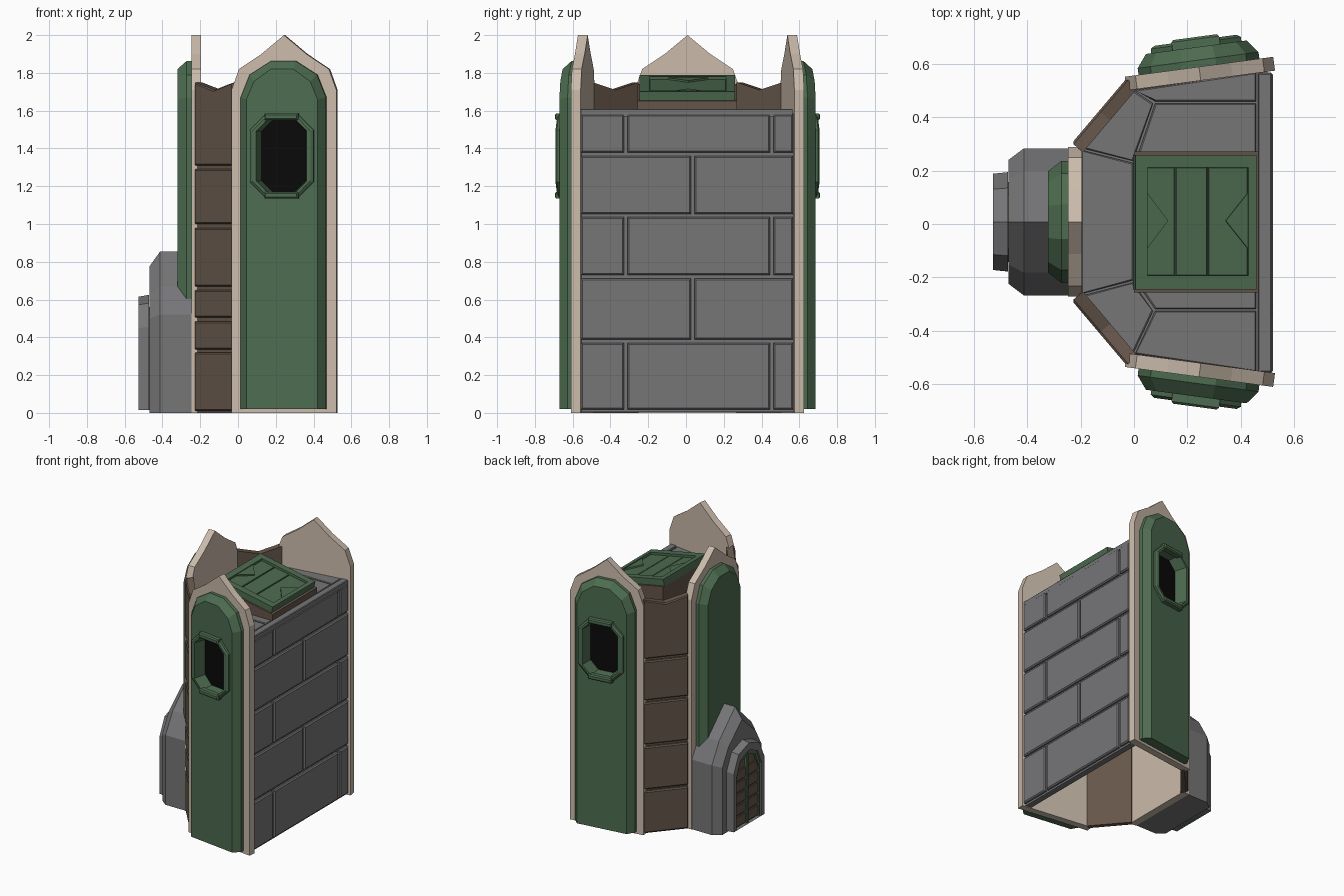
import bpy, bmesh, math
from mathutils import Matrix, Vector

if "Cube" in bpy.data.objects:
    bpy.data.objects.remove(bpy.data.objects["Cube"])


def material(name, rgb):
    m = bpy.data.materials.new(name)
    m.diffuse_color = (*rgb, 1)
    m.use_nodes = True
    m.node_tree.nodes["Principled BSDF"].inputs["Base Color"].default_value = m.diffuse_color
    return m


GREEN = material("moss green", (0.075, 0.15, 0.08))
TAN = material("pale stone", (0.6, 0.5, 0.41))
BROWN = material("brown", (0.13, 0.092, 0.067))
GREY = material("slate grey", (0.18, 0.18, 0.187))
BLACK = material("black", (0.003, 0.003, 0.003))


def place(x, y, out):
    """Wall frame: local (u, v, w) = (right, up, outward)."""
    w = Vector((out[0], out[1], 0)).normalized()
    u = Vector((-w.y, w.x, 0))
    m = Matrix((u, (0, 0, 1), w)).transposed().to_4x4()
    m.translation = (x, y, 0)
    return m


def loft(name, loops, mat, M=Matrix(), caps=True, closed=False):
    """Skin a list of (outline, height) loops that share a point count."""
    bm = bmesh.new()
    rings = [[bm.verts.new(M @ Vector((p[0], p[1], w))) for p in pts] for pts, w in loops]
    pairs = list(zip(rings, rings[1:])) + ([(rings[-1], rings[0])] if closed else [])
    n = len(rings[0])
    for a, b in pairs:
        for i in range(n):
            j = (i + 1) % n
            bm.faces.new((a[i], a[j], b[j], b[i]))
    if caps and not closed:
        bm.faces.new(rings[0][::-1])
        bm.faces.new(rings[-1])
    bmesh.ops.recalc_face_normals(bm, faces=bm.faces)
    me = bpy.data.meshes.new(name)
    bm.to_mesh(me)
    bm.free()
    me.materials.append(mat)
    ob = bpy.data.objects.new(name, me)
    bpy.context.collection.objects.link(ob)
    return ob


def sym(half):
    return half + [(-u, v) for u, v in reversed(half) if u]


def rect(u0, u1, v0, v1):
    return [(u0, v0), (u1, v0), (u1, v1), (u0, v1)]


def octagon(hu, hv, cv, k=0.5):
    c = hu * k
    q = [(hu, -hv + c), (hu, hv - c), (hu - c, hv), (c - hu, hv),
         (-hu, hv - c), (-hu, c - hv), (c - hu, -hv), (hu - c, -hv)]
    return [(u, v + cv) for u, v in q]


def shrink(pts, b):
    cu = sum(p[0] for p in pts) / len(pts)
    cv = sum(p[1] for p in pts) / len(pts)
    s = lambda d: 0 if abs(d) < 1e-4 else math.copysign(b, d)
    return [(u - s(u - cu), v - s(v - cv)) for u, v in pts]


def block(name, pts, w0, w1, mat, M=Matrix(), b=0.008):
    """Prism with a chamfered outer face."""
    return loft(name, [(pts, w0), (pts, w1 - b), (shrink(pts, b), w1)], mat, M)


# Three arched sides: stone frame, green panel, and windows on two of them
front = place(0.243, -0.572, (-0.133, -0.991))
rear = place(0.243, 0.588, (-0.133, 0.991))
left = place(-0.247, 0.008, (-1, 0))
frame_half = [(0.28, 0), (0.28, 1.71), (0.24, 1.82), (0.12, 1.9), (0, 2)]
panel_base = sym([(0.228, 0.02), (0.228, 1.67), (0.18, 1.79), (0.065, 1.863)])
panel_face = sym([(0.19, 0.02), (0.19, 1.66), (0.15, 1.755), (0.06, 1.82)])
WZ = 1.36
for side, M in (("front", front), ("rear", rear), ("left", left)):
    loft(side + "_frame", [(sym(frame_half), -0.052), (sym(frame_half), 0)], TAN, M)
    panel = loft(side + "_panel", [(panel_base, 0), (panel_base, 0.025), (panel_face, 0.074)], GREEN, M)
    if side == "left":
        continue
    hole = octagon(0.15, 0.205, WZ)
    cutter = loft(side + "_window_cutter", [(hole, -0.02), (hole, 0.2)], GREEN, M)
    cutter.hide_render = True
    cutter.hide_viewport = True
    mod = panel.modifiers.new("window", 'BOOLEAN')
    mod.operation = 'DIFFERENCE'
    mod.solver = 'EXACT'
    mod.object = cutter
    loft(side + "_window_surround", [
        (octagon(0.17, 0.222, WZ), 0.06), (octagon(0.17, 0.222, WZ), 0.09),
        (octagon(0.155, 0.21, WZ), 0.1), (octagon(0.135, 0.2, WZ), 0.1),
        (octagon(0.119, 0.19, WZ), 0.006)], GREEN, M, closed=True)
    for s in (-1, 1):  # raised trim above and below the window
        v = WZ + s * 0.208
        block(side + "_window_trim", rect(-0.09, 0.09, v - 0.018, v + 0.018), 0.07, 0.112, GREEN, M)
    loft(side + "_window_dark", [(octagon(0.12, 0.191, WZ), 0.001), (octagon(0.12, 0.191, WZ), 0.008)], BLACK, M)

# Brown corner walls of stacked blocks with a dipped top
H = 0.158
low = [(0.01, 0.32), (0.335, 0.65), (0.67, 0.98), (1.0, 1.29)]
split = [(0.01, 0.32), (0.335, 0.485), (0.505, 0.65), (0.67, 0.98), (1.0, 1.29)]
dip = lambda z: [(-H, z), (H, z), (H, 1.75), (0, 1.71), (-H, 1.75)]
for side, y, s, rows in (("front", -0.405, -1, split), ("rear", 0.421, 1, low)):
    M = place(-0.127, y, (-0.763, s * 0.646))
    loft(side + "_corner_backing", [(dip(0), -0.05), (dip(0), -0.018)], BROWN, M)
    for z0, z1 in rows:
        block(side + "_corner_block", rect(-H, H, z0, z1), -0.02, 0.004, BROWN, M)
    block(side + "_corner_top_block", dip(1.31), -0.02, 0.004, BROWN, M)

# Grey brick wall on the right side
M = place(0.52, 0.005, (1, 0))
loft("brick_backing", [(rect(-0.57, 0.57, 0.005, 1.585), -0.065), (rect(-0.57, 0.57, 0.005, 1.585), -0.02)], GREY, M)
G = 0.009
levels = [0.01, 0.38, 0.72, 1.045, 1.37, 1.59]
for r, (z0, z1) in enumerate(zip(levels, levels[1:])):
    cuts = [-0.57, 0.03, 0.57] if r % 2 else [-0.57, -0.325, 0.45, 0.57]
    for a, b in zip(cuts, cuts[1:]):
        block("wall_brick", rect(a + G, b - G, z0 + G, z1 - G), -0.06, 0, GREY, M)
block("wall_cap", rect(0.463, 0.515, -0.555, 0.565), 1.57, 1.61, GREY, b=0.005)

# Roof slab and its flagstones
deck = [(-0.21, -0.26), (-0.02, -0.49), (0.48, -0.56), (0.48, 0.575), (-0.02, 0.505), (-0.21, 0.275)]
loft("roof_slab", [(deck, 1.54), (deck, 1.585)], GREY)
tiles = [
    [(-0.2, -0.265), (0, -0.215), (0, 0.232), (-0.2, 0.28)],
    [(-0.2, 0.28), (0, 0.232), (0.075, 0.455), (0, 0.505)],
    [(0.075, 0.455), (0.46, 0.455), (0.46, 0.57), (0.0, 0.505)],
    [(-0.2, -0.265), (0, -0.49), (0.075, -0.322), (0, -0.215)],
    [(0.075, -0.322), (0, -0.49), (0.46, -0.555), (0.46, -0.322)],
    [(0, 0.232), (0, -0.215), (0.075, -0.322), (0.46, -0.322), (0.46, 0.455), (0.075, 0.455)],
]
for t in tiles:
    block("roof_tile", shrink(t, 0.004), 1.57, 1.605, GREY, b=0.004)

# Sloping roof hatch on a brown wedge base
tilt = Matrix.Translation((0.232, 0.007, 1.745)) @ Matrix.Rotation(math.radians(11), 4, 'Y')
wedge = loft("hatch_base", [(rect(0, 0.465, -0.257, 0.271), 1.59), (rect(0, 0.465, -0.257, 0.271), 1.7)], BROWN)
for v in wedge.data.vertices:
    if v.co.z > 1.65:
        v.co.z = 1.742 - 0.194 * v.co.x
outer, inner = rect(-0.23, 0.23, -0.252, 0.252), rect(-0.185, 0.2, -0.2, 0.205)
loft("hatch_rim", [(outer, -0.052), (outer, 0), (inner, 0), (inner, -0.052)], GREEN, tilt, closed=True)
for a, b in ((-0.185, -0.078), (-0.073, 0.045), (0.05, 0.2)):
    block("hatch_plank", rect(a, b, -0.2, 0.205), -0.05, -0.016, GREEN, tilt, b=0.002)
for e, d in ((-0.185, -0.105), (0.2, 0.115)):
    tri = [(e, -0.1), (d, 0.005), (e, 0.11)]
    loft("hatch_hinge", [(tri, -0.03), (tri, -0.006)], GREEN, tilt)

# Porch on the left side: gabled hollow shell, arched door frame, double door
arch = lambda w, h, z=0: sym([(w, z), (w, h * 0.73), (w * 0.68, h * 0.93), (0, h)])
hood = sym([(0.275, 0), (0.275, 0.52), (0.19, 0.67), (0, 0.855)])
hood_face = sym([(0.232, 0), (0.232, 0.5), (0.16, 0.63), (0, 0.775)])
loft("porch", [(hood, 0), (hood, 0.165), (hood_face, 0.222), (arch(0.17, 0.6), 0.222), (arch(0.17, 0.6), 0)],
     GREY, left, closed=True)
loft("door_surround", [(arch(0.186, 0.625, 0.015), 0.224), (arch(0.18, 0.615, 0.015), 0.28),
                       (arch(0.148, 0.56, 0.015), 0.28), (arch(0.148, 0.56, 0.015), 0.224)],
     GREY, left, closed=True)
loft("door_leaf", [(arch(0.15, 0.56, 0.015), 0.22), (arch(0.15, 0.56, 0.015), 0.252)], BROWN, left)
for i in range(5):
    z = 0.02 + i * 0.085
    block("door_plank", rect(-0.145, 0.145, z, z + 0.078), 0.24, 0.26, BROWN, left, b=0.004)
loft("door_trim", [(arch(0.148, 0.56, 0.015), 0.25), (arch(0.148, 0.56, 0.015), 0.268),
                   (arch(0.132, 0.53, 0.015), 0.268), (arch(0.132, 0.53, 0.015), 0.25)],
     GREEN, left, closed=True)
block("door_center_bar", rect(-0.012, 0.012, 0.015, 0.54), 0.245, 0.27, GREEN, left, b=0.003)
